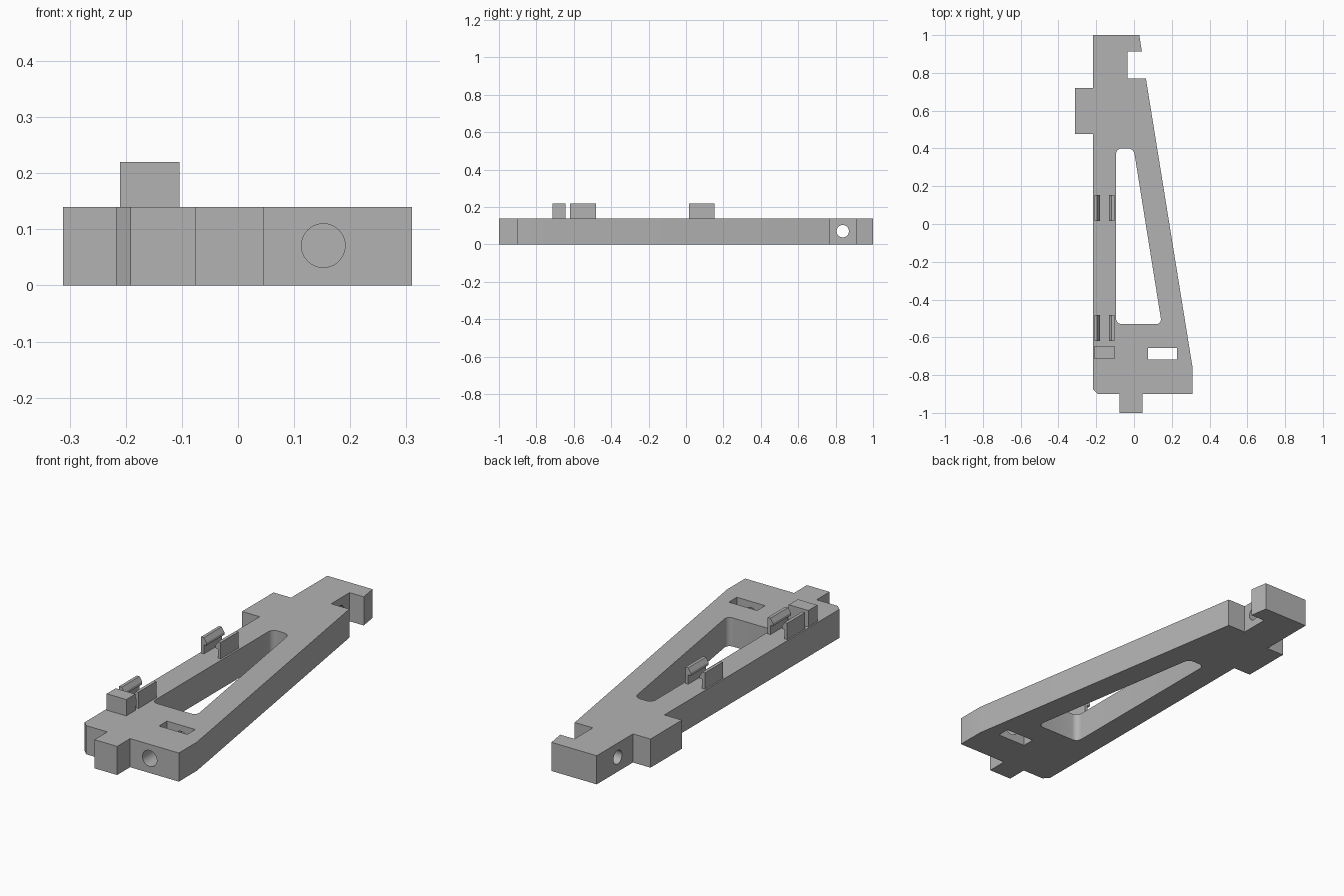
import bpy, bmesh, math
from mathutils import Matrix, Vector

if "Cube" in bpy.data.objects:
    bpy.data.objects.remove(bpy.data.objects["Cube"], do_unlink=True)

grey = bpy.data.materials.new("plain grey")
grey.use_nodes = True
grey.diffuse_color = (0.45, 0.45, 0.45, 1)
grey.node_tree.nodes["Principled BSDF"].inputs["Base Color"].default_value = grey.diffuse_color

HEIGHT = 0.14
TOP = 0.22


def make_object(name, bm):
    bmesh.ops.recalc_face_normals(bm, faces=bm.faces[:])
    mesh = bpy.data.meshes.new(name)
    bm.to_mesh(mesh)
    bm.free()
    mesh.materials.append(grey)
    obj = bpy.data.objects.new(name, mesh)
    bpy.context.collection.objects.link(obj)
    return obj


def prism(name, points, direction, fillet=0):
    """Extrude a closed outline, optionally rounding its corners."""
    bm = bmesh.new()
    face = bm.faces.new([bm.verts.new(p) for p in points])
    if fillet:
        bmesh.ops.bevel(bm, geom=bm.verts[:], offset=fillet, segments=8,
                        profile=0.5, affect='VERTICES')
        face = bm.faces[:][0]
    ext = bmesh.ops.extrude_face_region(bm, geom=[face], use_keep_orig=True)
    verts = [g for g in ext["geom"] if isinstance(g, bmesh.types.BMVert)]
    bmesh.ops.translate(bm, verts=verts, vec=direction)
    return make_object(name, bm)


def flat_prism(name, outline, low, high, fillet=0):
    return prism(name, [(x, y, low) for x, y in outline], (0, 0, high - low), fillet)


def rectangle(x0, x1, y0, y1):
    return [(x0, y0), (x1, y0), (x1, y1), (x0, y1)]


def rod(name, start, end, radius):
    start, end = Vector(start), Vector(end)
    axis = end - start
    turn = axis.to_track_quat('Z', 'Y').to_matrix().to_4x4()
    bm = bmesh.new()
    bmesh.ops.create_cone(bm, cap_ends=True, segments=40, radius1=radius, radius2=radius,
                          depth=axis.length,
                          matrix=Matrix.Translation((start + end) / 2) @ turn)
    return make_object(name, bm)


# Main frame plate with end notch, side tab and front tab
frame = flat_prism("frame", [
    (-0.217, 1), (0.028, 1), (0.042, 0.912), (-0.035, 0.912), (-0.035, 0.77),
    (0.063, 0.77), (0.31, -0.76), (0.31, -0.9), (0.046, -0.9), (0.046, -1),
    (-0.077, -1), (-0.077, -0.9), (-0.192, -0.9), (-0.217, -0.875),
    (-0.217, 0.477), (-0.312, 0.477), (-0.312, 0.72), (-0.217, 0.72)], 0, HEIGHT)

# Window, slot and bolt holes
cutters = [
    flat_prism("window_cutter", [(-0.095, 0.4), (-0.002, 0.4), (0.147, -0.53),
                                 (-0.095, -0.53)], -0.1, 0.3, fillet=0.03),
    flat_prism("slot_cutter", rectangle(0.075, 0.228, -0.718, -0.656), -0.1, 0.3),
    rod("front_hole_cutter", (0.152, -1.1, 0.071), (0.152, -0.6, 0.071), 0.039),
    rod("side_hole_cutter", (-0.4, 0.838, 0.071), (0, 0.838, 0.071), 0.033),
]
for cutter in cutters:
    cutter.hide_render = True
    mod = frame.modifiers.new(cutter.name, 'BOOLEAN')
    mod.operation = 'DIFFERENCE'
    mod.solver = 'EXACT'
    mod.object = cutter
bpy.context.view_layer.update()
graph = bpy.context.evaluated_depsgraph_get()
cut_mesh = bpy.data.meshes.new_from_object(frame.evaluated_get(graph))
frame.modifiers.clear()
frame.data = cut_mesh
for cutter in cutters:
    bpy.data.objects.remove(cutter, do_unlink=True)

bpy.ops.object.select_all(action='DESELECT')
frame.select_set(True)
bpy.context.view_layer.objects.active = frame
bpy.ops.object.shade_smooth_by_angle(angle=math.radians(30))

# Stop block
flat_prism("stop_block", rectangle(-0.21, -0.104, -0.715, -0.645), HEIGHT - 0.01, TOP)

# Facing pairs of snap clips with inward hooks
CLIP_CENTRE = -0.157
clip_profile = [(0.053, HEIGHT - 0.01), (0.038, HEIGHT - 0.01), (0.038, 0.185),
                (0.024, 0.185), (0.024, 0.198), (0.038, TOP), (0.053, TOP)]
for place, y in (("front", -0.62), ("rear", 0.015)):
    for side, sign in (("left", 1), ("right", -1)):
        prism(f"{place}_{side}_clip",
              [(CLIP_CENTRE + sign * x, y, z) for x, z in clip_profile], (0, 0.138, 0))
